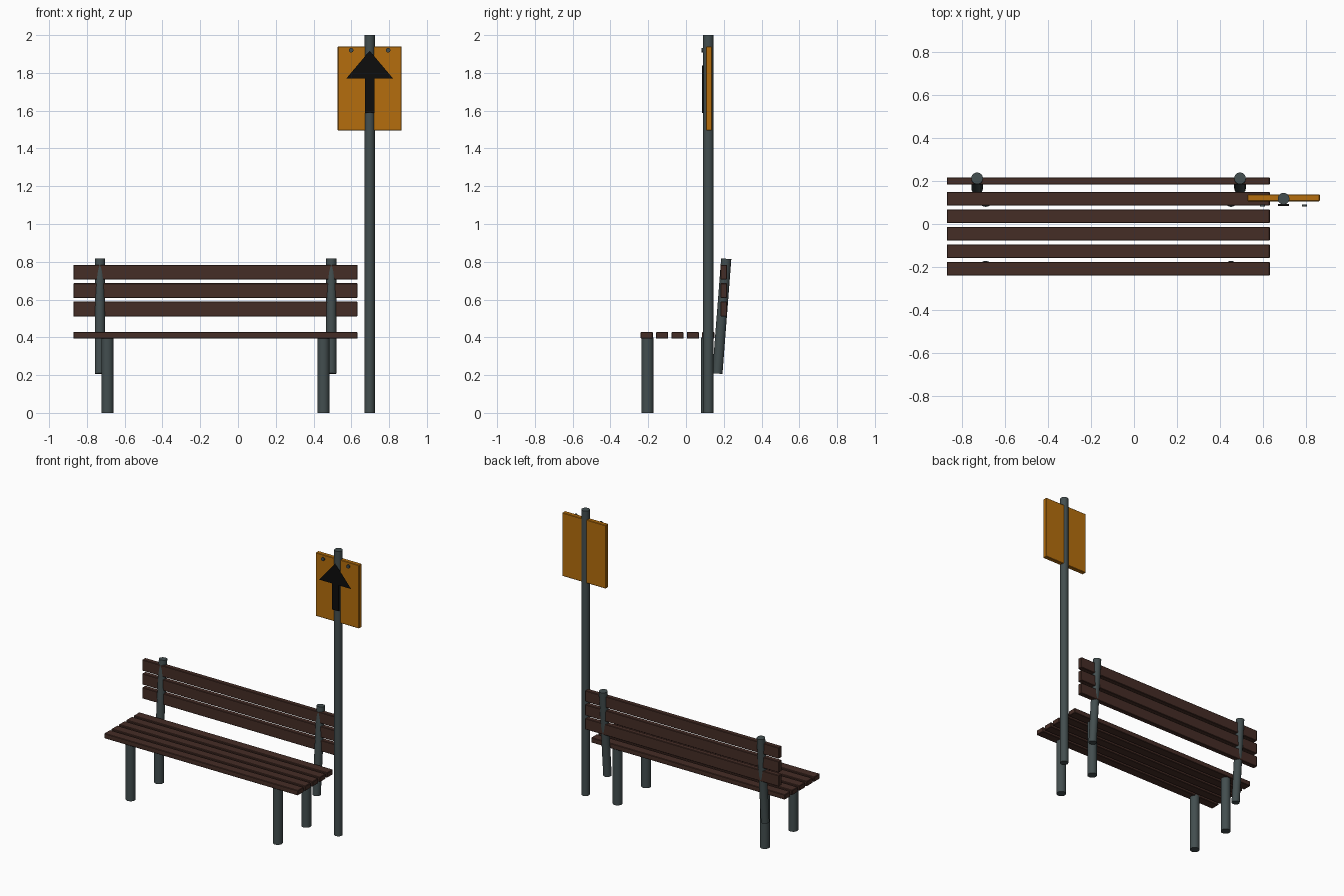
import bpy, math
from mathutils import Vector

if "Cube" in bpy.data.objects:
    bpy.data.objects.remove(bpy.data.objects["Cube"])


def material(name, rgb):
    m = bpy.data.materials.new(name)
    m.diffuse_color = (*rgb, 1)
    m.use_nodes = True
    m.node_tree.nodes["Principled BSDF"].inputs["Base Color"].default_value = m.diffuse_color
    return m


WOOD = material("dark brown wood", (0.060, 0.026, 0.019))
STEEL = material("grey steel", (0.056, 0.076, 0.078))
AMBER = material("amber panel", (0.46, 0.155, 0.004))
BLACK = material("black paint", (0.004, 0.004, 0.004))


def box(name, lo, hi, mat, bevel=0.0):
    lo, hi = Vector(lo), Vector(hi)
    bpy.ops.mesh.primitive_cube_add(size=1, location=(lo + hi) / 2)
    ob = bpy.context.object
    ob.name = name
    ob.scale = hi - lo
    bpy.ops.object.transform_apply(location=False, rotation=False, scale=True)
    ob.data.materials.append(mat)
    if bevel:
        mod = ob.modifiers.new("soft edges", 'BEVEL')
        mod.width, mod.segments = bevel, 1
    return ob


def rod(name, a, b, radius, mat, sides=32):
    a, b = Vector(a), Vector(b)
    bpy.ops.mesh.primitive_cylinder_add(vertices=sides, radius=radius,
                                        depth=(b - a).length, location=(a + b) / 2)
    ob = bpy.context.object
    ob.name = name
    ob.rotation_euler = (b - a).to_track_quat('Z', 'Y').to_euler()
    ob.data.materials.append(mat)
    bpy.ops.object.shade_smooth_by_angle(angle=math.radians(40))
    return ob


LEFT, RIGHT = -0.872, 0.633

# Bench seat: five planks
for i in range(5):
    y = -0.208 + i * 0.0815
    box(f"seat_plank_{i + 1}", (LEFT, y - 0.032, 0.393), (RIGHT, y + 0.032, 0.428), WOOD, 0.003)

# Bench back: three upright slats
for i in range(3):
    z = 0.55 + i * 0.0975
    box(f"back_slat_{i + 1}", (LEFT, 0.183, z - 0.039), (RIGHT, 0.217, z + 0.039), WOOD, 0.003)

# Legs under the seat and leaning posts behind it
for side, leg_x, post_x in (("left", -0.691, -0.731), ("right", 0.452, 0.494)):
    rod(f"front_leg_{side}", (leg_x, -0.204, 0), (leg_x, -0.204, 0.4), 0.032, STEEL)
    rod(f"rear_leg_{side}", (leg_x, 0.112, 0), (leg_x, 0.112, 0.4), 0.032, STEEL)
    rod(f"back_post_{side}", (post_x, 0.166, 0.208), (post_x, 0.213, 0.816), 0.027, STEEL)

# Sign pole and panel
SX = 0.697
rod("sign_pole", (SX, 0.118, 0), (SX, 0.118, 2.0), 0.027, STEEL)
box("sign_panel", (SX - 0.169, 0.106, 1.495), (SX + 0.169, 0.137, 1.94), AMBER, 0.003)

# Arrow on the sign: shaft plate and flat triangular head
box("arrow_shaft", (SX - 0.025, 0.084, 1.587), (SX + 0.025, 0.093, 1.84), BLACK)
head = bpy.data.meshes.new("arrow_head")
head.from_pydata([(SX - 0.124, 0.083, 1.77), (SX + 0.124, 0.083, 1.77), (SX, 0.083, 1.917)],
                 [], [(0, 1, 2)])
head.materials.append(BLACK)
bpy.context.collection.objects.link(bpy.data.objects.new("arrow_head", head))

# Bolts near the top corners of the panel
for side, dx in (("left", -0.098), ("right", 0.098)):
    rod(f"bolt_{side}", (SX + dx, 0.082, 1.92), (SX + dx, 0.091, 1.92), 0.012, STEEL, 16)
